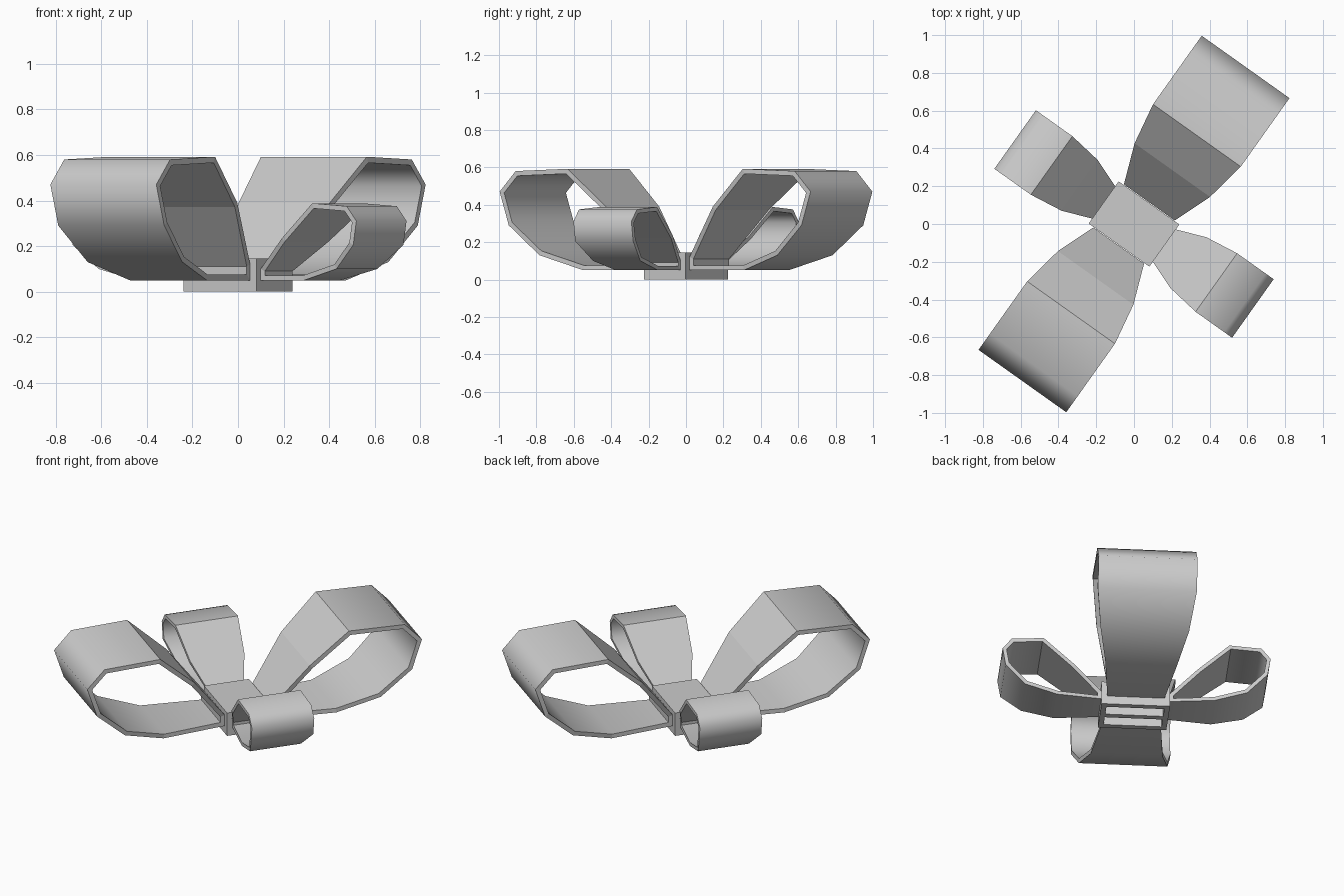
import bpy
import bmesh
from math import radians
from mathutils import Vector, Matrix

cube = bpy.data.objects.get("Cube")
if cube:
    bpy.data.objects.remove(cube, do_unlink=True)

grey = bpy.data.materials.new("ribbon grey")
grey.use_nodes = True
colour = (0.6, 0.6, 0.6, 1)
grey.diffuse_color = colour
grey.node_tree.nodes["Principled BSDF"].inputs["Base Color"].default_value = colour

TURN = 54.6  # heading of the large loops


def add_object(name, bm, heading):
    bmesh.ops.recalc_face_normals(bm, faces=bm.faces)
    bm.transform(Matrix.Rotation(radians(heading), 4, "Z"))
    mesh = bpy.data.meshes.new(name)
    bm.to_mesh(mesh)
    bm.free()
    mesh.materials.append(grey)
    obj = bpy.data.objects.new(name, mesh)
    bpy.context.scene.collection.objects.link(obj)
    return obj


def inset(points, t):
    """Offset a counter-clockwise outline inward with mitred corners."""
    result = []
    for i, p in enumerate(points):
        a = (p - points[i - 1]).normalized()
        b = (points[(i + 1) % len(points)] - p).normalized()
        na, nb = Vector((-a.y, a.x)), Vector((-b.y, b.x))
        result.append(p + (na + nb) * t / (1 + na.dot(nb)))
    return result


def ribbon_loop(name, profile, thickness, heading):
    """Closed ribbon from (distance out, height, half width) stations."""
    outer = [Vector(p[:2]) for p in profile]
    inner = inset(outer, thickness)
    n = len(profile)
    bm = bmesh.new()
    rings = [[bm.verts.new((p.x, side * profile[i][2], p.y)) for i, p in enumerate(line)]
             for line in (outer, inner) for side in (-1, 1)]
    for i in range(n):
        j = (i + 1) % n
        for a, b in ((0, 1), (1, 3), (3, 2), (2, 0)):
            face = bm.faces.new((rings[a][i], rings[a][j], rings[b][j], rings[b][i]))
            face.smooth = (a, b) in ((0, 1), (3, 2))
    # Rims are sharp, as are the folds on the upper strip and at the knot
    folds = {0, n - 3, n - 2, n - 1}
    for edge in bm.edges:
        edge.smooth = all(f.smooth for f in edge.link_faces)
    for i in folds:
        for a, b in ((0, 1), (2, 3)):
            bm.edges.get((rings[a][i], rings[b][i])).smooth = False
    return add_object(name, bm, heading)


large = [(.14, .05, .165), (.527, .05, .207), (.78, .13, .255), (.96, .29, .285),
         (1.02, .47, .285), (.915, .58, .285), (.575, .592, .285),
         (.35, .39, .245), (.14, .12, .165)]
small = [(.197, .05, .105), (.453, .05, .138), (.64, .1, .155), (.755, .205, .19),
         (.772, .31, .19), (.72, .375, .19), (.535, .388, .19),
         (.354, .235, .165), (.197, .1, .105)]

for side, turn in (("back", 0), ("front", 180)):
    ribbon_loop("large_loop_" + side, large, .026, TURN + turn)
for side, turn in (("left", -90), ("right", 90)):
    ribbon_loop("small_loop_" + side, small, .022, TURN + turn)


# Centre knot: solid cap over a rim and rib that leave two slots underneath
def box(bm, low, high):
    low, high = Vector(low), Vector(high)
    matrix = Matrix.Translation((low + high) / 2) @ Matrix.Diagonal((*(high - low), 1))
    bmesh.ops.create_cube(bm, size=1, matrix=matrix)


HALF_U, HALF_V, TOP, SLOT = .137, .197, .145, .05
bm = bmesh.new()
box(bm, (-HALF_U, -HALF_V, SLOT), (HALF_U, HALF_V, TOP))
for s in (-1, 1):
    u = sorted((s * HALF_U, s * (HALF_U - .035)))
    v = sorted((s * HALF_V, s * (HALF_V - .03)))
    box(bm, (u[0], -HALF_V, 0), (u[1], HALF_V, SLOT))
    box(bm, (.035 - HALF_U, v[0], 0), (HALF_U - .035, v[1], SLOT))
box(bm, (-.018, .03 - HALF_V, 0), (.018, HALF_V - .03, SLOT))
add_object("centre_knot", bm, TURN)
